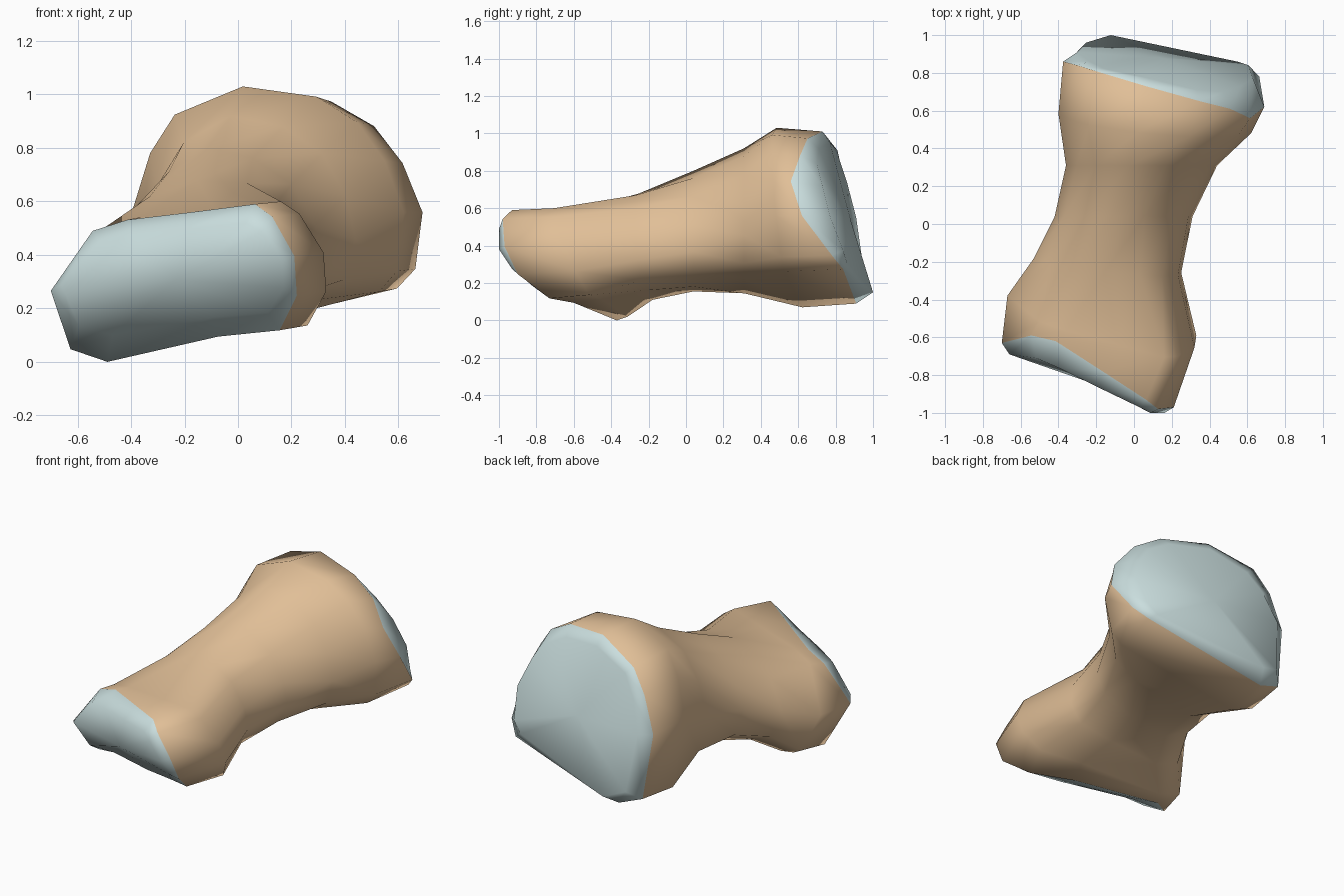
import bpy, bmesh

if "Cube" in bpy.data.objects:
    bpy.data.objects.remove(bpy.data.objects["Cube"])

# Unit cross-sections (u across x, v up z), 12 points each, clockwise from the left
FRONT = [(0, .45), (.17, .83), (.31, .90), (.58, .95), (.83, 1), (.90, .92),
         (.99, .67), (1, .42), (.93, .20), (.68, .16), (.23, 0), (.08, .08)]
SHAFT = [(0, .38), (.07, .61), (.22, .86), (.42, 1), (.65, .94), (.85, .79),
         (.97, .55), (1, .33), (.92, .16), (.65, .04), (.30, 0), (.08, .12)]
HEAD = [(0, .50), (.07, .74), (.16, .89), (.41, 1), (.68, .96), (.83, .86),
        (.93, .71), (1, .51), (.975, .28), (.91, .20), (.19, 0), (.05, .06)]

# Depth (y) around the wavy edges of the two joint surfaces
FRONT_FACE_Y = [-.69, -.71, -.76, -.87, -.97, -1.0, -1.0, -.93, -.82, -.76, -.56, -.62]
FRONT_RIM_Y = [-.63, -.59, -.62, -.78, -.93, -.98, -.97, -.90, -.73, -.60, -.37, -.48]
BACK_RIM_Y = [.86, .84, .81, .73, .65, .61, .56, .62, .78, .84, .91, .89]
BACK_FACE_Y = [.91, .86, .82, .77, .71, .70, .73, .77, .84, .86, 1.0, .96]


def mix(p, q, t):
    return [(a + (c - a) * t, b + (d - b) * t) for (a, b), (c, d) in zip(p, q)]


# Stations: profile, x min, x max, z min, z max,
# then either a depth list or a tilted plane y = c + a*x + b*z
STATIONS = [
    (FRONT, -.66, .17, .10, .52, FRONT_FACE_Y),
    (FRONT, -.70, .22, .00, .59, FRONT_RIM_Y),
    (FRONT, -.67, .33, .02, .60, (-.40, -.22, -.45)),           # front swelling
    (mix(FRONT, SHAFT, .6), -.53, .25, .11, .69, (-.20, -.10, -.10)),
    (SHAFT, -.42, .31, .155, .80, (.04, 0, 0)),                 # waist
    (mix(SHAFT, HEAD, .4), -.36, .44, .145, .92, (.31, 0, 0)),
    (HEAD, -.40, .62, .07, 1.03, (.61, -.10, -.12)),            # back swelling
    (HEAD, -.375, .69, .09, 1.01, BACK_RIM_Y),
    (HEAD, -.30, .63, .15, .95, BACK_FACE_Y),
]


def material(name, rgb):
    m = bpy.data.materials.new(name)
    m.diffuse_color = (*rgb, 1)
    m.use_nodes = True
    m.node_tree.nodes["Principled BSDF"].inputs["Base Color"].default_value = m.diffuse_color
    return m


bm = bmesh.new()
rings = []
for prof, x0, x1, z0, z1, depth in STATIONS:
    ring = []
    for k, (u, v) in enumerate(prof):
        x, z = x0 + u * (x1 - x0), z0 + v * (z1 - z0)
        if len(depth) == 3:
            y = depth[0] + depth[1] * x + depth[2] * z
        else:
            y = depth[k]
        ring.append(bm.verts.new((x, y, z)))
    rings.append(ring)

# Skin the stations; the first and last bands belong to the joint surfaces
n = len(FRONT)
last = len(rings) - 2
for i in range(last + 1):
    for k in range(n):
        j = (k + 1) % n
        f = bm.faces.new((rings[i][k], rings[i][j], rings[i + 1][j], rings[i + 1][k]))
        f.material_index = 1 if i in (0, last) else 0

# Close both joint faces, slightly domed
for ring, dome in ((rings[0], -.06), (rings[-1], .03)):
    f = bm.faces.new(ring)
    f.material_index = 1
    centre = bmesh.ops.poke(bm, faces=[f])["verts"][0]
    centre.co.y += dome

bmesh.ops.recalc_face_normals(bm, faces=bm.faces)
mesh = bpy.data.meshes.new("toe_bone")
bm.to_mesh(mesh)
bm.free()
bone = bpy.data.objects.new("toe_bone", mesh)
bpy.context.collection.objects.link(bone)
mesh.materials.append(material("bone", (.75, .52, .31)))
mesh.materials.append(material("joint_cartilage", (.59, .73, .73)))

# Smooth shading, only the sharpest creases stay hard
bpy.context.view_layer.objects.active = bone
bone.select_set(True)
bpy.ops.object.shade_smooth_by_angle(angle=1.3)
